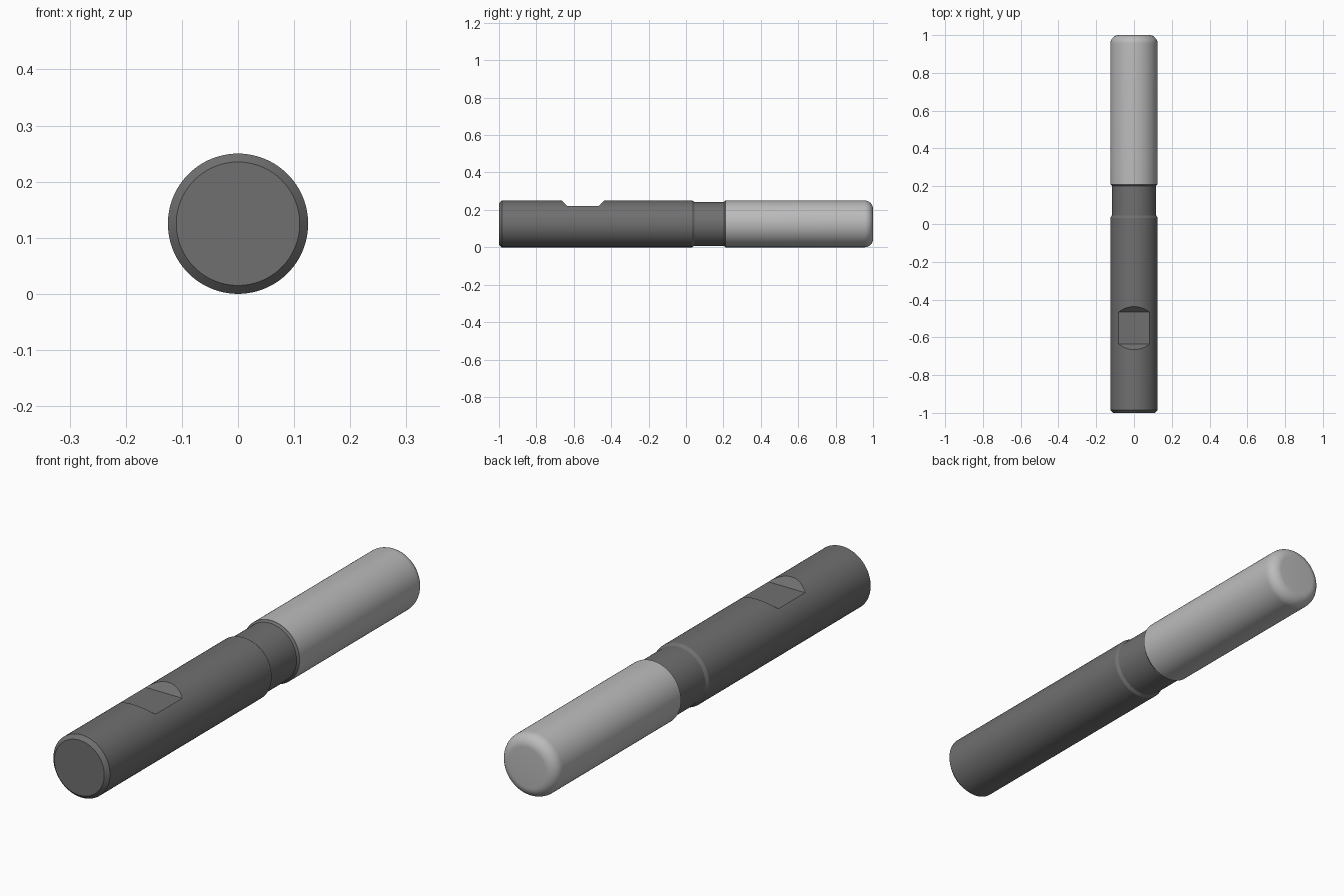
import bpy, bmesh, math

if "Cube" in bpy.data.objects:
    bpy.data.objects.remove(bpy.data.objects["Cube"])

R = 0.125      # main radius, also the height of the axis
SEG = 96


def grey(name, v):
    m = bpy.data.materials.new(name)
    m.diffuse_color = (v, v, v, 1)
    m.use_nodes = True
    m.node_tree.nodes["Principled BSDF"].inputs["Base Color"].default_value = m.diffuse_color
    return m


def add_object(name, bm, mat=None):
    bmesh.ops.recalc_face_normals(bm, faces=bm.faces)
    me = bpy.data.meshes.new(name)
    bm.to_mesh(me)
    bm.free()
    ob = bpy.data.objects.new(name, me)
    bpy.context.collection.objects.link(ob)
    if mat:
        me.materials.append(mat)
    return ob


def lathe(name, profile, mat):
    """Turn (y, radius) points around the tool axis, with flat end caps."""
    bm = bmesh.new()
    rings = []
    for y, r in profile:
        rings.append([bm.verts.new((r * math.sin(2 * math.pi * i / SEG), y,
                                    R + r * math.cos(2 * math.pi * i / SEG)))
                      for i in range(SEG)])
    for a, b in zip(rings, rings[1:]):
        for i in range(SEG):
            j = (i + 1) % SEG
            bm.faces.new((a[i], a[j], b[j], b[i]))
    bm.faces.new(rings[0])
    bm.faces.new(rings[-1])
    return add_object(name, bm, mat)


def smooth(ob):
    bpy.ops.object.select_all(action='DESELECT')
    ob.select_set(True)
    bpy.context.view_layer.objects.active = ob
    bpy.ops.object.shade_smooth_by_angle(angle=math.radians(25))


# Shank with chamfered rear end and narrowed neck
shank = lathe("shank", [(-1, 0.11), (-0.985, R), (0.033, R), (0.045, 0.117),
                        (0.202, 0.117), (0.21, 0.124)], grey("dark_grey", 0.16))

# Clamping flat: trapezoid pocket with 45 degree end walls
bm = bmesh.new()
outline = [(-0.635, 0.22), (-0.467, 0.22), (-0.387, 0.30), (-0.715, 0.30)]
face = bm.faces.new([bm.verts.new((-0.2, y, z)) for y, z in outline])
ext = bmesh.ops.extrude_face_region(bm, geom=[face])
bmesh.ops.translate(bm, vec=(0.4, 0, 0),
                    verts=[g for g in ext["geom"] if isinstance(g, bmesh.types.BMVert)])
cutter = add_object("flat_cutter", bm)
cutter.hide_render = True

cut = shank.modifiers.new("clamping_flat", 'BOOLEAN')
cut.operation = 'DIFFERENCE'
cut.solver = 'EXACT'
cut.object = cutter
bpy.context.view_layer.objects.active = shank
bpy.ops.object.modifier_apply(modifier=cut.name)
bpy.data.objects.remove(cutter)
smooth(shank)

# Cutting head with rounded front corner
F = 0.045
corner = [(1 - F + F * math.sin(t), R - F + F * math.cos(t))
          for t in (k * math.pi / 20 for k in range(11))]
head = lathe("cutting_head", [(0.21, R)] + corner, grey("light_grey", 0.5))
smooth(head)
